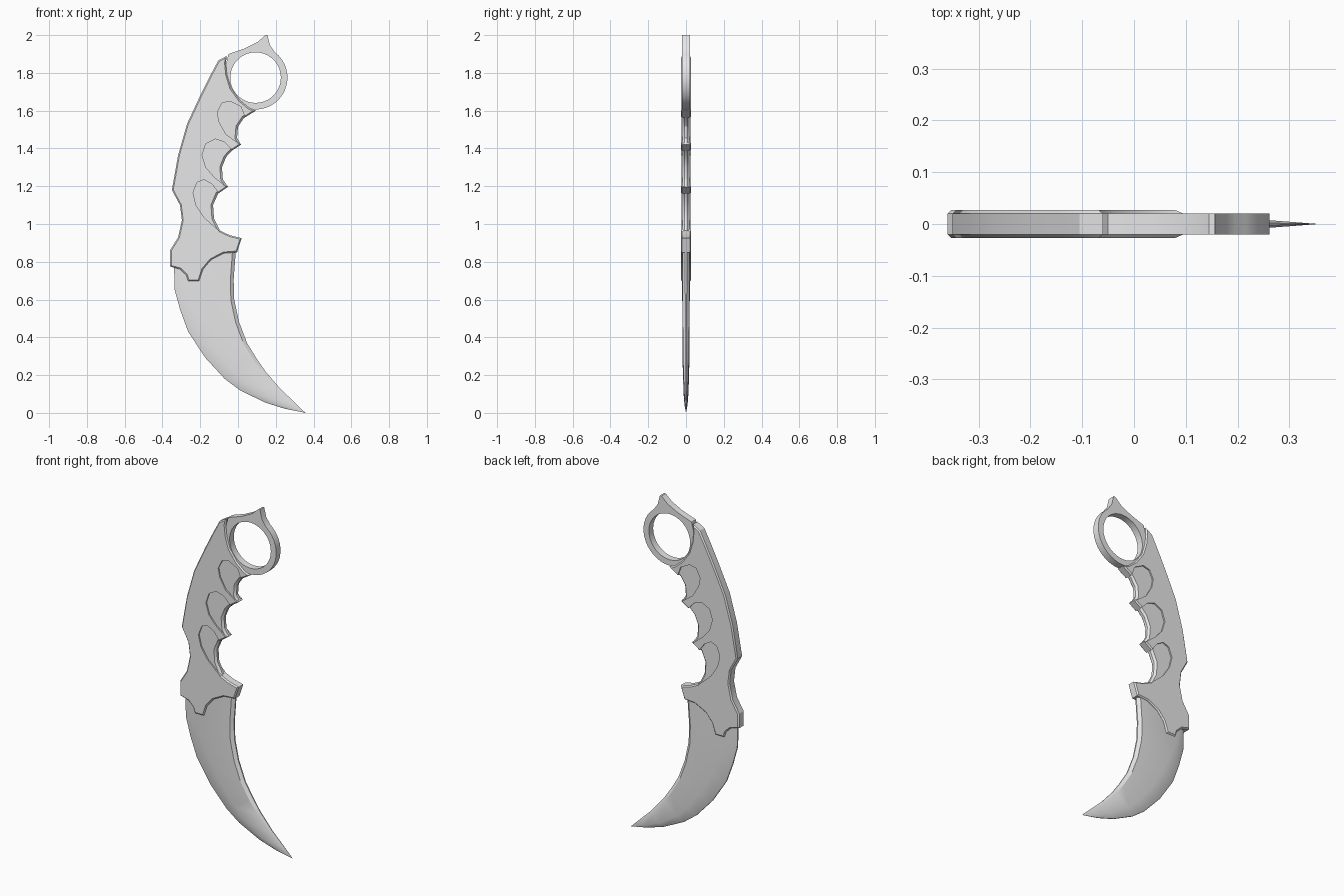
import bpy
import bmesh
import math
from mathutils import Vector

old = bpy.data.objects.get("Cube")
if old:
    bpy.data.objects.remove(old, do_unlink=True)

steel = bpy.data.materials.new("plain grey")
steel.use_nodes = True
GREY = (0.8, 0.8, 0.8, 1)
steel.diffuse_color = GREY
for node in steel.node_tree.nodes:
    if node.type == 'BSDF_PRINCIPLED':
        node.inputs["Base Color"].default_value = GREY


def finish(name, bm):
    """Turn a bmesh into a named object with the shared material."""
    bmesh.ops.recalc_face_normals(bm, faces=bm.faces[:])
    mesh = bpy.data.meshes.new(name)
    bm.to_mesh(mesh)
    bm.free()
    mesh.materials.append(steel)
    obj = bpy.data.objects.new(name, mesh)
    bpy.context.collection.objects.link(obj)
    return obj


def slab(name, outline, half, chamfer=0.0):
    """Extrude an x-z outline evenly about y = 0 and chamfer both rims."""
    bm = bmesh.new()
    front = [bm.verts.new((x, -half, z)) for x, z in outline]
    back = [bm.verts.new((x, half, z)) for x, z in outline]
    bm.faces.new(front)
    bm.faces.new(back[::-1])
    for i in range(len(outline)):
        j = (i + 1) % len(outline)
        bm.faces.new((front[i], back[i], back[j], front[j]))
    bmesh.ops.recalc_face_normals(bm, faces=bm.faces[:])
    if chamfer:
        rims = [e for e in bm.edges
                if abs(e.verts[0].co.y - e.verts[1].co.y) < half]
        bmesh.ops.bevel(bm, geom=rims, offset=chamfer, segments=1,
                        affect='EDGES', clamp_overlap=False)
    return finish(name, bm)


def select_only(obj):
    bpy.ops.object.select_all(action='DESELECT')
    obj.select_set(True)
    bpy.context.view_layer.objects.active = obj


def boolean(obj, cutter, operation):
    mod = obj.modifiers.new("cut", 'BOOLEAN')
    mod.operation = operation
    mod.solver = 'EXACT'
    mod.object = cutter
    select_only(obj)
    bpy.ops.object.modifier_apply(modifier=mod.name)


# Grip outline: spine, guard, then the three finger scallops and ring seat
spine = [(-.06, 1.89), (-.105, 1.865), (-.15, 1.78), (-.2, 1.68), (-.27, 1.53),
         (-.317, 1.365), (-.35, 1.18), (-.307, 1.1), (-.297, 1.02), (-.317, .93)]
guard = [(-.36, .86), (-.36, .775), (-.306, .76), (-.275, .73), (-.264, .697),
         (-.206, .697), (-.185, .76), (-.143, .81), (-.074, .845), (-.005, .85),
         (.02, .925), (-.042, .94)]
scallops = [(-.095, .965), (-.127, 1.03), (-.132, 1.1), (-.106, 1.16),
            (-.053, 1.197), (-.08, 1.235), (-.085, 1.3), (-.063, 1.355),
            (-.03, 1.39), (.016, 1.42), (-.005, 1.455), (0, 1.515),
            (.03, 1.56), (.095, 1.6)]
ring_seat = [(.058, 1.615), (.01, 1.655), (-.037, 1.72), (-.058, 1.79),
             (-.064, 1.85)]
grip = spine + guard + scallops + ring_seat
handle = slab("handle", grip, .027, .007)

# Thinner recessed panels behind each finger
panels = {
    "lower": [(-.1, 1.16), (-.137, 1.21), (-.18, 1.235), (-.217, 1.22),
              (-.238, 1.165), (-.222, 1.1), (-.18, 1.035), (-.095, .96),
              (-.03, 1), (-.04, 1.15)],
    "middle": [(-.03, 1.39), (-.074, 1.435), (-.12, 1.45), (-.17, 1.425),
               (-.19, 1.365), (-.17, 1.3), (-.127, 1.25), (-.06, 1.195),
               (0, 1.25), (0, 1.37)],
    "upper": [(.037, 1.565), (.016, 1.62), (-.042, 1.65), (-.085, 1.64),
              (-.11, 1.59), (-.1, 1.54), (-.063, 1.475), (.005, 1.425),
              (.04, 1.45), (.06, 1.54)],
}
parts = [handle]
for place, outline in panels.items():
    cutter = slab("groove_cutter", outline, .1)
    groove = slab(place + "_finger_groove", grip, .019, .011)
    boolean(groove, cutter, 'INTERSECT')
    boolean(handle, cutter, 'DIFFERENCE')
    bpy.data.objects.remove(cutter, do_unlink=True)
    parts.append(groove)


# Finger ring with a pointed spur on top
def circle(radius, start, end, steps):
    angles = [math.radians(start + (end - start) * i / steps)
              for i in range(steps + 1)]
    return [(.093 + radius * math.cos(a), 1.775 + radius * math.sin(a))
            for a in angles]


spur = [(-.05, 1.9), (.037, 1.93), (.106, 1.965), (.145, 2), (.156, 2),
        (.169, 1.947)]
ring = slab("finger_ring", spur + circle(.169, 53, -195, 26), .02)
hole = slab("hole_cutter", circle(.134, 0, 350, 35), .1)
boolean(ring, hole, 'DIFFERENCE')
bpy.data.objects.remove(hole, do_unlink=True)
parts.append(ring)

# Curved blade: cross-sections run from the outer edge to the inner edge
outer = [(-.34, .82), (-.335, .65), (-.306, .545), (-.264, .43), (-.174, .293),
         (-.07, .18), (.01, .12), (.143, .055), (.248, .022)]
inner = [(-.01, .88), (-.023, .705), (-.02, .6), (.005, .483), (.048, .37),
         (.1, .285), (.145, .22), (.222, .13), (.285, .07)]
bm = bmesh.new()
sections = []
for i, (o, n) in enumerate(zip(outer, inner)):
    o, n = Vector(o), Vector(n)
    along = i / (len(outer) - 1)
    thick = .02 * (1 - .65 * along ** 3)
    ridge = .08 + .26 * math.sin(math.pi * min(1, along * 1.2 + .05) * .75)
    lip = .018 / (n - o).length
    levels = [(0, .2), (.03, .4), (ridge, 1), (1 - lip, .9), (1, .2)]
    side = [(o.lerp(n, t), thick * w) for t, w in levels]
    loop = [(p.x, -y, p.y) for p, y in side]
    loop += [(p.x, y, p.y) for p, y in reversed(side)]
    sections.append([bm.verts.new(co) for co in loop])
for a, b in zip(sections, sections[1:]):
    for i in range(len(a)):
        j = (i + 1) % len(a)
        bm.faces.new((a[i], a[j], b[j], b[i]))
tip = bm.verts.new((.357, 0, 0))
last = sections[-1]
for i in range(len(last)):
    bm.faces.new((last[i], last[(i + 1) % len(last)], tip))
bm.faces.new(sections[0])
parts.append(finish("blade", bm))

for part in parts:
    select_only(part)
    bpy.ops.object.shade_smooth_by_angle(angle=math.radians(28))
